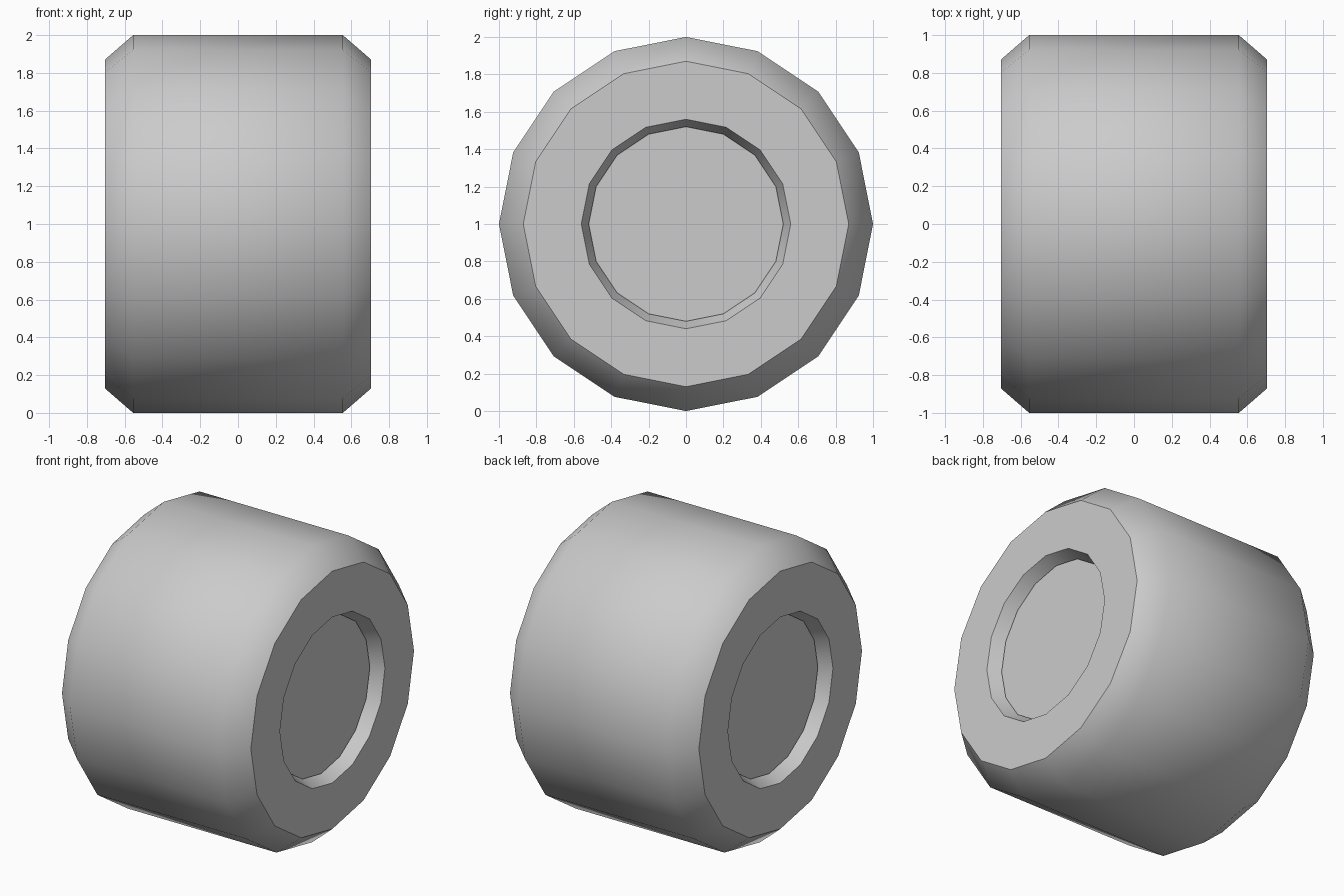
import bpy, bmesh
from math import sin, cos, pi, radians

if "Cube" in bpy.data.objects:
    bpy.data.objects.remove(bpy.data.objects["Cube"])

SIDES = 16


def lathe(name, profile, cap=False):
    """Revolve (x, radius) points about the x axis, at height 1."""
    bm = bmesh.new()
    rings = [[bm.verts.new((x, r * sin(2 * pi * i / SIDES), 1 + r * cos(2 * pi * i / SIDES)))
              for i in range(SIDES)] for x, r in profile]
    for a, b in zip(rings, rings[1:]):
        for i in range(SIDES):
            j = (i + 1) % SIDES
            bm.faces.new((a[i], a[j], b[j], b[i]))
    if cap:
        bm.faces.new(rings[0])
        bm.faces.new(rings[-1])
    bmesh.ops.recalc_face_normals(bm, faces=bm.faces)
    # an open shell still needs its tread facing outwards
    bm.faces.ensure_lookup_table()
    tread = max(bm.faces, key=lambda f: f.calc_center_median().z)
    if tread.normal.z < 0:
        bmesh.ops.reverse_faces(bm, faces=bm.faces)
    mesh = bpy.data.meshes.new(name)
    bm.to_mesh(mesh)
    bm.free()
    obj = bpy.data.objects.new(name, mesh)
    bpy.context.collection.objects.link(obj)
    bpy.ops.object.select_all(action='DESELECT')
    obj.select_set(True)
    bpy.context.view_layer.objects.active = obj
    bpy.ops.object.shade_smooth_by_angle(angle=radians(45))
    return obj


# Tyre: tread, bevelled shoulder, flat side wall, tapered lip of the recess
half = [(0.555, 1.0), (0.705, 0.87), (0.705, 0.56), (0.62, 0.52)]
lathe("tyre", [(-x, r) for x, r in reversed(half)] + half)

# Hub: its flat ends form the floor of the recess on both sides
lathe("hub", [(-0.605, 0.56), (0.605, 0.56)], cap=True)
